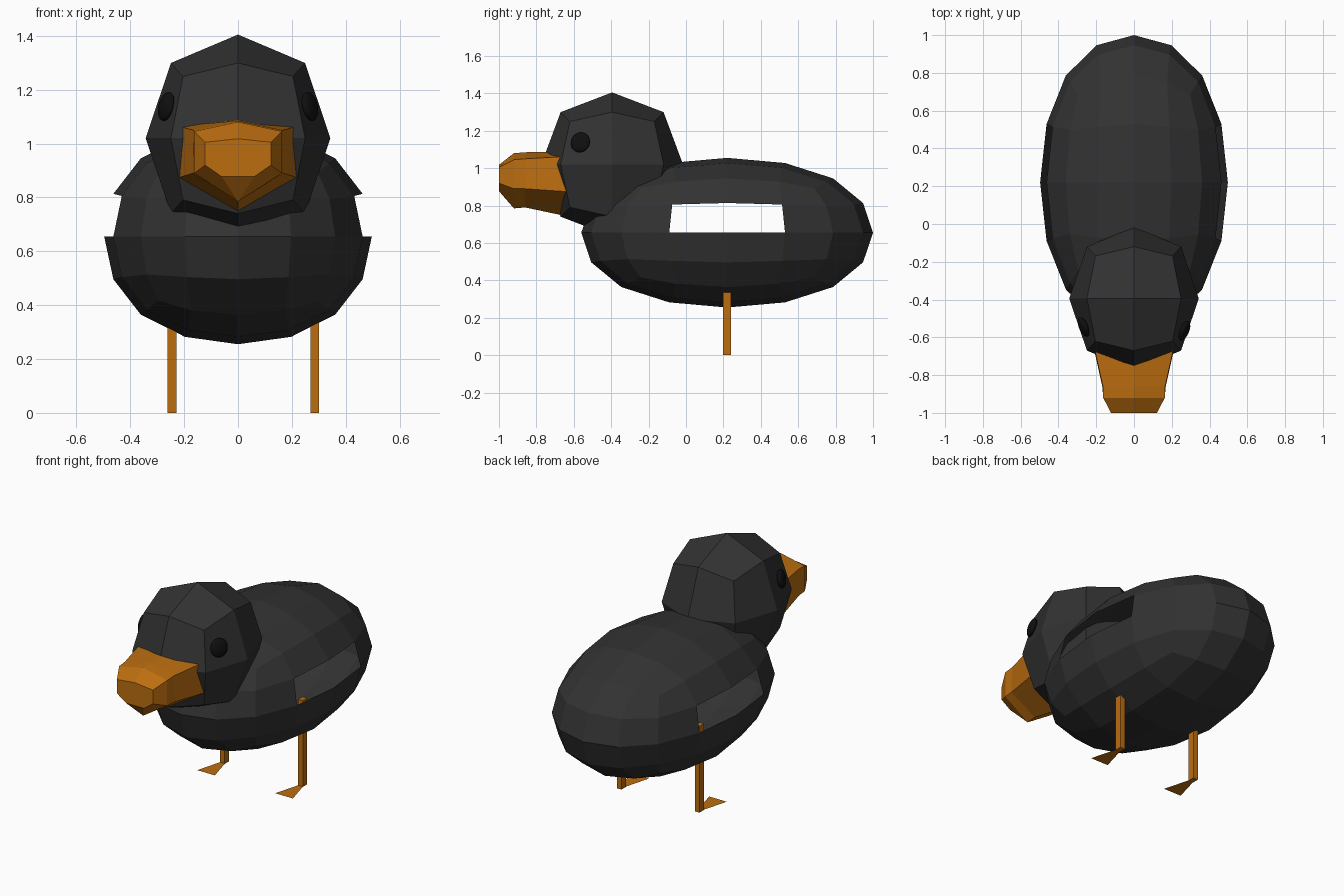
import bpy, bmesh
from mathutils import Vector

if "Cube" in bpy.data.objects:
    bpy.data.objects.remove(bpy.data.objects["Cube"])


def material(name, rgb):
    m = bpy.data.materials.new(name)
    m.diffuse_color = (*rgb, 1)
    m.use_nodes = True
    m.node_tree.nodes["Principled BSDF"].inputs["Base Color"].default_value = m.diffuse_color
    return m


BLACK = material("dark_feather", (0.032, 0.032, 0.032))
ORANGE = material("orange", (0.5, 0.155, 0.005))
EYE = material("eye_black", (0.005, 0.005, 0.005))


def mesh_object(name, bm, mat):
    me = bpy.data.meshes.new(name)
    bm.to_mesh(me)
    bm.free()
    me.materials.append(mat)
    ob = bpy.data.objects.new(name, me)
    bpy.context.collection.objects.link(ob)
    return ob


def round_cube(name, center, radii, levels):
    """Subdivided cube scaled to the given half sizes."""
    bpy.ops.mesh.primitive_cube_add(size=2)
    ob = bpy.context.object
    ob.name = name
    ob.data.materials.append(BLACK)
    sub = ob.modifiers.new("round", 'SUBSURF')
    sub.levels = levels
    bpy.ops.object.modifier_apply(modifier=sub.name)
    size = max(v.co.x for v in ob.data.vertices)
    for v in ob.data.vertices:
        v.co = Vector([c + r * p / size for c, r, p in zip(center, radii, v.co)])
    return ob


# Body, with an open slot of two faces on each flank
body = round_cube("body", (0, 0.22, 0.655), (0.497, 0.78, 0.40), 2)
bm = bmesh.new()
bm.from_mesh(body.data)
slot = []
for f in bm.faces:
    c = f.calc_center_median()
    if abs(c.x) > 0.4 and 0.66 < c.z < 0.79 and -0.06 < c.y < 0.5:
        slot.append(f)
bmesh.ops.delete(bm, geom=slot, context='FACES')
bm.to_mesh(body.data)
bm.free()

# Head
round_cube("head", (0, -0.395, 1.02), (0.343, 0.379, 0.385), 1)

# Beak: rings of (y, top z, upper corner x z, lower corner x z, chin x z)
rings = [
    (-0.60, 1.09, 0.222, 1.065, 0.226, 0.872, 0, 0.735),
    (-0.86, 1.085, 0.165, 1.05, 0.168, 0.89, 0, 0.79),
    (-0.92, 1.08, 0.163, 1.045, 0.163, 0.89, 0, 0.785),
    (-1.00, 1.018, 0.122, 1.005, 0.122, 0.92, 0.06, 0.877),
]
bm = bmesh.new()
loops = []
for y, zt, ux, uz, lx, lz, cx, cz in rings:
    pts = [(0, zt), (ux, uz), (lx, lz), (cx, cz), (-cx, cz), (-lx, lz), (-ux, uz)]
    loops.append([bm.verts.new((x, y, z)) for x, z in pts])
for a, b in zip(loops, loops[1:]):
    for i in range(7):
        j = (i + 1) % 7
        bm.faces.new((a[i], a[j], b[j], b[i]))
bm.faces.new(loops[0])
bm.faces.new(loops[-1])
bmesh.ops.remove_doubles(bm, verts=bm.verts, dist=0.0005)
bmesh.ops.recalc_face_normals(bm, faces=bm.faces)
mesh_object("beak", bm, ORANGE)

# Eyes: flattened spheres lying on the cheeks
for side, s, y in (("left", -1, -0.545), ("right", 1, -0.565)):
    bm = bmesh.new()
    bmesh.ops.create_uvsphere(bm, u_segments=20, v_segments=12, radius=1)
    eye = mesh_object("eye_" + side, bm, EYE)
    eye.scale = (0.055, 0.055, 0.022)
    eye.location = (s * 0.267, y, 1.138)
    eye.rotation_euler = Vector((s * 0.9, -0.38, 0.22)).to_track_quat('Z', 'Y').to_euler()
    for p in eye.data.polygons:
        p.use_smooth = True

# Legs and flat webbed feet
for side, x in (("left", -0.245), ("right", 0.285)):
    bm = bmesh.new()
    bmesh.ops.create_cube(bm, size=1)
    for v in bm.verts:
        v.co = (x + v.co.x * 0.032, 0.22 + v.co.y * 0.043, 0.265 + v.co.z * 0.53)
    mesh_object("leg_" + side, bm, ORANGE)
    bm = bmesh.new()
    outline = [(-0.06, 0.04), (0.06, 0.04), (0.016, 0.2), (-0.016, 0.2)]
    bm.faces.new([bm.verts.new((x + px, py, 0.002)) for px, py in outline])
    mesh_object("foot_" + side, bm, ORANGE)
